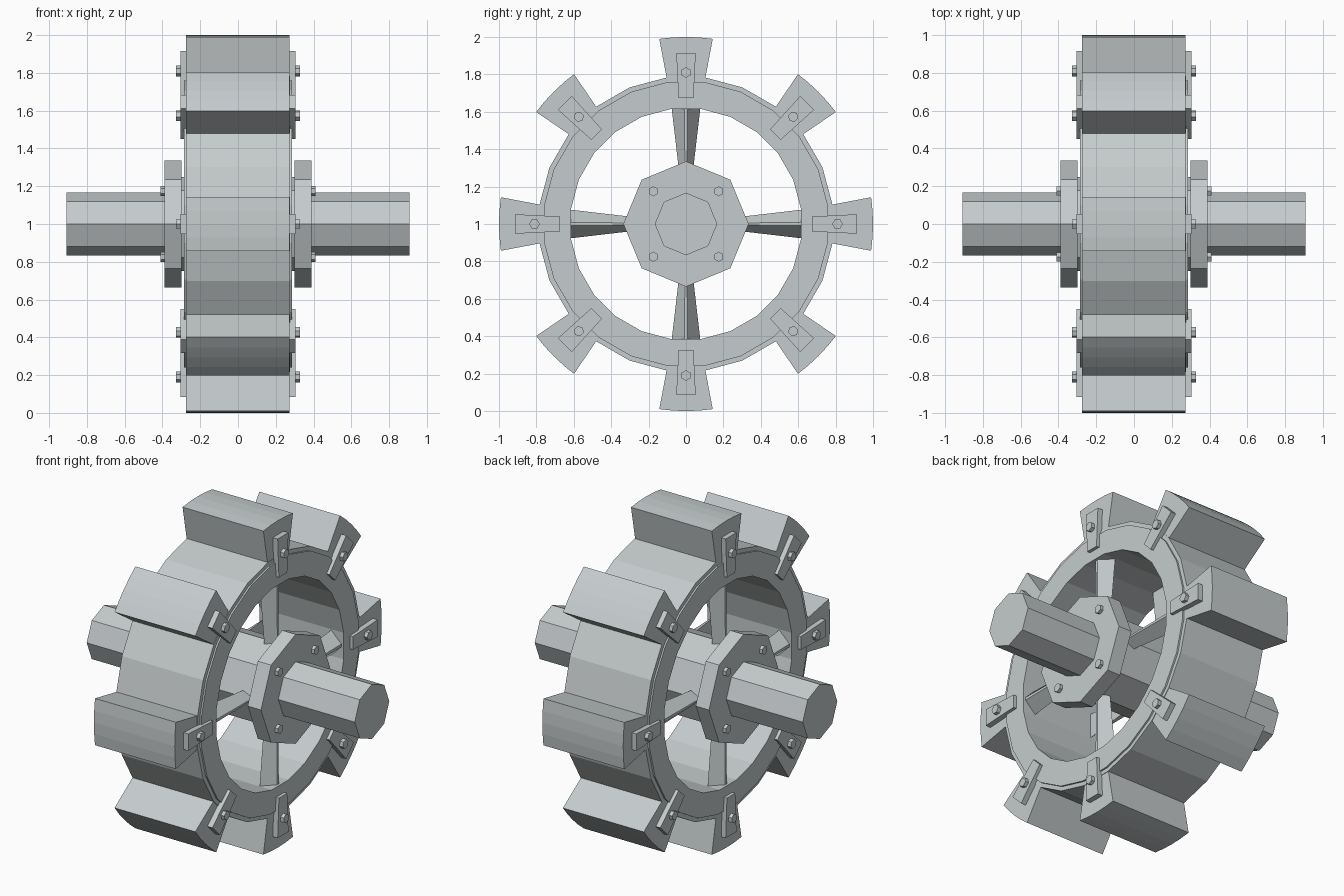
import bpy, bmesh
from math import sin, cos, pi, asin
from mathutils import Matrix, Vector

if "Cube" in bpy.data.objects:
    bpy.data.objects.remove(bpy.data.objects["Cube"])

steel = bpy.data.materials.new("pale_grey_steel")
steel.use_nodes = True
GREY = (0.56, 0.6, 0.61, 1)
steel.diffuse_color = GREY
steel.node_tree.nodes["Principled BSDF"].inputs["Base Color"].default_value = GREY

AXLE = Vector((0, 0, 1))


def finish(name, bm, angle=0):
    """Turn a mesh about the axle, lift it to axle height and link it."""
    bmesh.ops.recalc_face_normals(bm, faces=bm.faces)
    bm.transform(Matrix.Translation(AXLE) @ Matrix.Rotation(angle, 4, 'X'))
    mesh = bpy.data.meshes.new(name)
    bm.to_mesh(mesh)
    bm.free()
    mesh.materials.append(steel)
    obj = bpy.data.objects.new(name, mesh)
    bpy.context.collection.objects.link(obj)
    return obj


def loft(name, near, far, x0, x1, angle=0):
    """Join two outlines given as (y, z), one at x0 and one at x1."""
    bm = bmesh.new()
    a = [bm.verts.new((x0, y, z)) for y, z in near]
    b = [bm.verts.new((x1, y, z)) for y, z in far]
    bm.faces.new(a)
    bm.faces.new(b)
    for i in range(len(a)):
        j = (i + 1) % len(a)
        bm.faces.new((a[i], a[j], b[j], b[i]))
    return finish(name, bm, angle)


def prism(name, outline, x0, x1, angle=0):
    return loft(name, outline, outline, x0, x1, angle)


def polygon(radius, sides, turn=0.0, y=0, z=0):
    """Regular outline whose first corner points up."""
    return [(y + radius * sin(2 * pi * (i + turn) / sides),
             z + radius * cos(2 * pi * (i + turn) / sides)) for i in range(sides)]


def taper(low, half_low, high, half_high):
    """Four-sided outline that widens along the radius."""
    return [(-half_low, low), (-half_high, high), (half_high, high), (half_low, low)]


def ring(name, inner, outer, x0, x1, sides=24):
    bm = bmesh.new()
    profile = [(x0, inner), (x0, outer), (x1, outer), (x1, inner)]
    loops = []
    for x, r in profile:
        loops.append([bm.verts.new((x, y, z)) for y, z in polygon(r, sides, 0.5)])
    for k in range(4):
        a, b = loops[k], loops[(k + 1) % 4]
        for i in range(sides):
            j = (i + 1) % sides
            bm.faces.new((a[i], a[j], b[j], b[i]))
    return finish(name, bm)


# Drum with its slightly proud face rings
ring("drum", 0.62, 0.79, -0.275, 0.275)
ring("face_ring", 0.62, 0.765, -0.285, 0.285)

# Axle and hub core
prism("axle", polygon(0.167, 8), -0.907, 0.907)
prism("hub_core", polygon(0.25, 8), -0.32, 0.32)

# Blocks around the drum, with a curved outer face
half = asin(0.143)
arc = [(sin(half * t / 2), cos(half * t / 2)) for t in range(-2, 3)]
block = [(-0.09, 0.71)] + arc + [(0.09, 0.71)]
for k in range(8):
    prism("block", block, -0.275, 0.272, k * pi / 4)

for side, s in (("left", 1), ("right", -1)):
    # Hub flange and its bolts
    prism(side + "_flange", polygon(0.335, 8), s * 0.3, s * 0.39)
    for y in (-0.175, 0.175):
        for z in (-0.175, 0.175):
            prism(side + "_flange_bolt", polygon(0.027, 6, 0, y, z), s * 0.38, s * 0.41)

    # Ridged spokes
    for k in range(4):
        loft(side + "_spoke", taper(0.22, 0.03, 0.63, 0.078),
             taper(0.22, 0.005, 0.63, 0.009), s * 0.2, s * 0.27, k * pi / 2)

    # Clamp plates and bolts holding the blocks
    for k in range(8):
        prism(side + "_clamp", taper(0.675, 0.04, 0.915, 0.052),
              s * 0.265, s * 0.305, k * pi / 4)
        prism(side + "_clamp_bolt", polygon(0.028, 6, 0, 0, 0.81),
              s * 0.3, s * 0.327, k * pi / 4)
